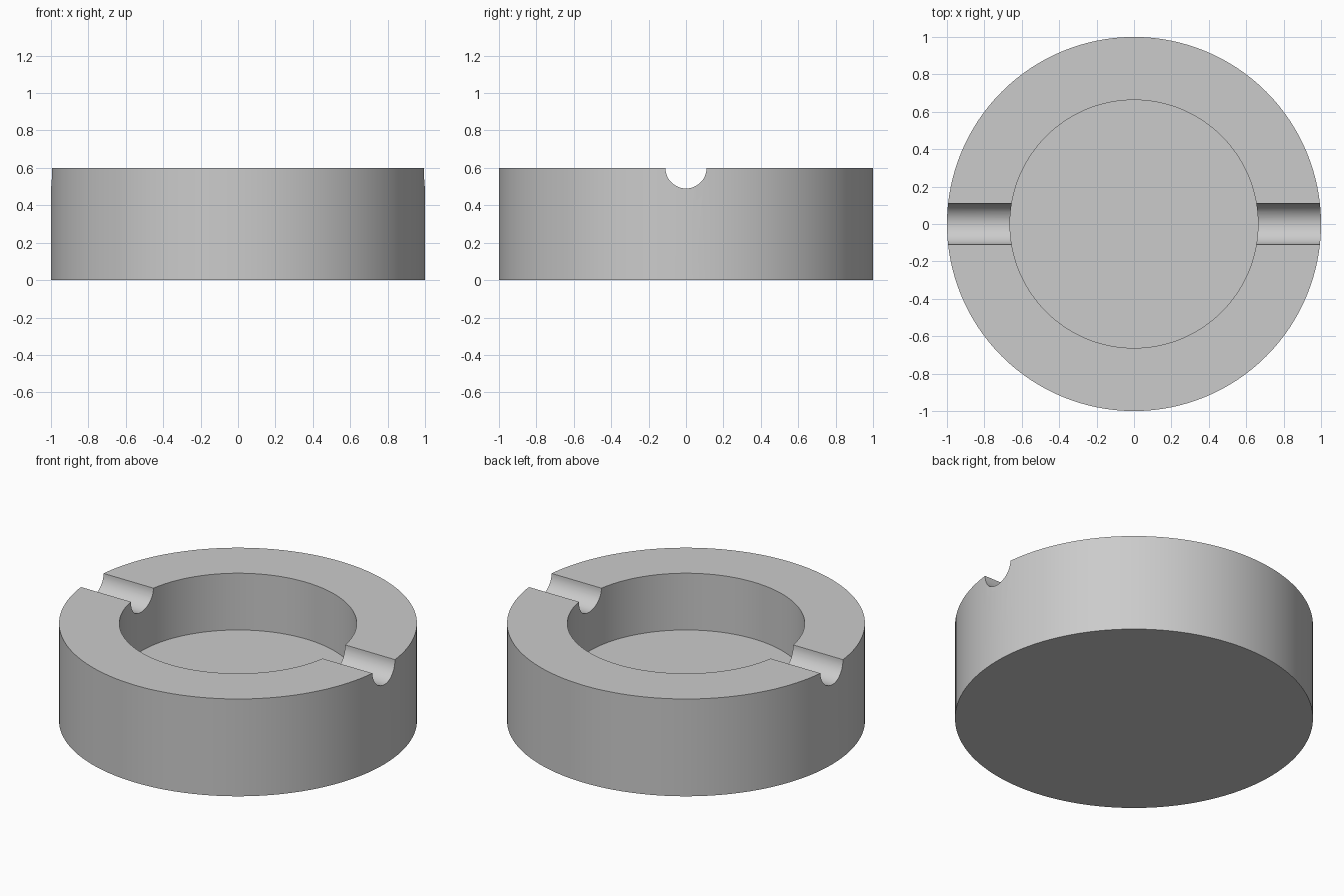
import bpy
import math

SEGMENTS = 128
OUTER_RADIUS, HEIGHT = 1.0, 0.6
BOWL_RADIUS, BOWL_FLOOR = 0.663, 0.25
GROOVE_RADIUS = 0.11

if "Cube" in bpy.data.objects:
    bpy.data.objects.remove(bpy.data.objects["Cube"], do_unlink=True)

grey = bpy.data.materials.new("plain grey")
grey.use_nodes = True
colour = (0.6, 0.6, 0.6, 1)
grey.diffuse_color = colour
grey.node_tree.nodes["Principled BSDF"].inputs["Base Color"].default_value = colour


def cylinder(name, radius, depth, location, rotation=(0, 0, 0), segments=SEGMENTS):
    bpy.ops.mesh.primitive_cylinder_add(vertices=segments, radius=radius, depth=depth,
                                        location=location, rotation=rotation)
    obj = bpy.context.object
    obj.name = name
    obj.data.materials.append(grey)
    return obj


def cut(target, cutter):
    cutter.hide_render = True
    mod = target.modifiers.new("cut", "BOOLEAN")
    mod.operation = "DIFFERENCE"
    mod.solver = "EXACT"
    mod.object = cutter
    bpy.context.view_layer.objects.active = target
    bpy.ops.object.modifier_apply(modifier=mod.name)
    bpy.data.objects.remove(cutter, do_unlink=True)


# Solid round body
body = cylinder("ashtray_body", OUTER_RADIUS, HEIGHT, (0, 0, HEIGHT / 2))

# Round bowl sunk into the top
cut(body, cylinder("bowl_cutter", BOWL_RADIUS, 1, (0, 0, BOWL_FLOOR + 0.5)))

# Half-round rest grooves through the left and right of the rim
cut(body, cylinder("groove_cutter", GROOVE_RADIUS, 3, (0, 0, HEIGHT),
                   (0, math.pi / 2, 0), 48))

# Smooth walls with crisp rims
bpy.ops.object.select_all(action="DESELECT")
body.select_set(True)
bpy.context.view_layer.objects.active = body
bpy.ops.object.shade_smooth_by_angle(angle=math.radians(30))
